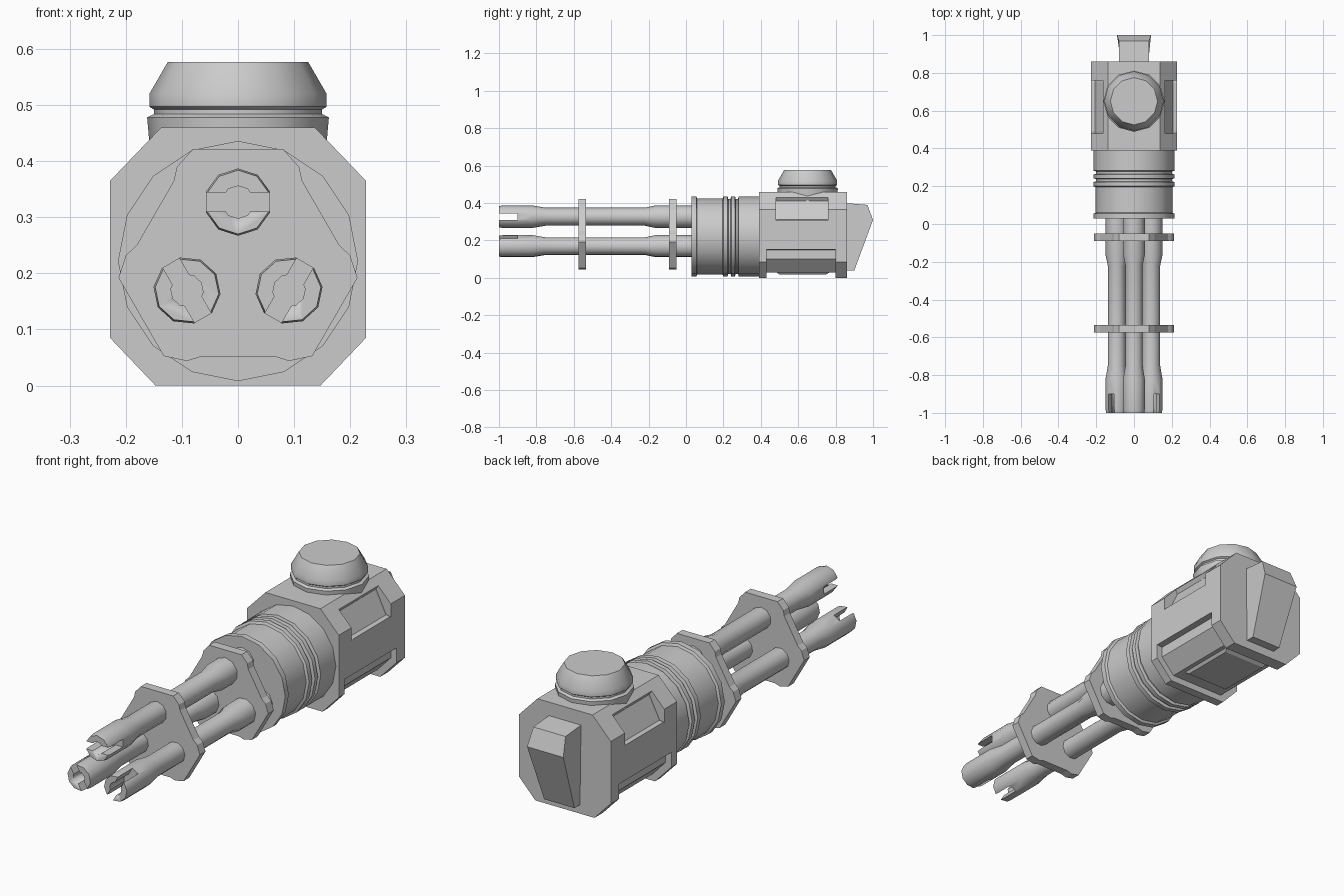
import bpy, bmesh, math
from mathutils import Matrix, Vector

if "Cube" in bpy.data.objects:
    bpy.data.objects.remove(bpy.data.objects["Cube"])

metal = bpy.data.materials.new("grey_metal")
metal.diffuse_color = (0.6, 0.6, 0.6, 1)
metal.use_nodes = True
metal.node_tree.nodes["Principled BSDF"].inputs["Base Color"].default_value = metal.diffuse_color
AXIS_Z = 0.222      # height of the barrel cluster axis
TO_Y = Matrix.Rotation(-math.pi / 2, 4, 'X')   # turns local z into +y


def finish(bm, name, smooth=None, matrix=None):
    bmesh.ops.recalc_face_normals(bm, faces=bm.faces)
    if matrix:
        bm.transform(matrix)
    me = bpy.data.meshes.new(name)
    bm.to_mesh(me)
    bm.free()
    me.materials.append(metal)
    ob = bpy.data.objects.new(name, me)
    bpy.context.collection.objects.link(ob)
    if smooth:
        bpy.context.view_layer.objects.active = ob
        ob.select_set(True)
        bpy.ops.object.shade_smooth_by_angle(angle=math.radians(smooth))
        ob.select_set(False)
    return ob


def loft(name, rings, **kw):
    """Skin a list of equal-length point rings and cap both ends."""
    bm = bmesh.new()
    loops = [[bm.verts.new(p) for p in ring] for ring in rings]
    n = len(loops[0])
    for a, b in zip(loops, loops[1:]):
        for i in range(n):
            j = (i + 1) % n
            bm.faces.new((a[i], a[j], b[j], b[i]))
    bm.faces.new(loops[0])
    bm.faces.new(loops[-1])
    return finish(bm, name, **kw)


def prism_y(name, pts, y0, y1):
    """Extrude an (x, z) outline along y."""
    return loft(name, [[(x, y, z) for x, z in pts] for y in (y0, y1)])


def lathe(name, profile, sides, matrix, phase=0.0, smooth=40):
    """Turn (radius, height) pairs about local z."""
    rings = [[(r * math.cos(phase + i * math.tau / sides),
               r * math.sin(phase + i * math.tau / sides), h)
              for i in range(sides)] for r, h in profile]
    return loft(name, rings, smooth=smooth, matrix=matrix)


def cut(target, cutter):
    mod = target.modifiers.new("cut", 'BOOLEAN')
    mod.operation = 'DIFFERENCE'
    mod.solver = 'EXACT'
    mod.object = cutter
    cutter.hide_render = True
    cutter.hide_viewport = True


def mirrored(pts):
    return pts + [(-x, z) for x, z in reversed(pts)]


# Octagonal housing
housing = prism_y("housing", mirrored([(0.147, 0.0), (0.228, 0.085), (0.228, 0.365), (0.137, 0.46)]),
                  0.39, 0.86)
for s in (1, -1):
    # Tapered pocket on each upper corner
    inner = [(0.26, 0.305), (0.207, 0.312), (0.154, 0.412), (0.19, 0.47), (0.26, 0.47)]
    outer = [(0.26, 0.30), (0.205, 0.31), (0.154, 0.412), (0.19, 0.47), (0.26, 0.47)]
    pocket = loft("upper_pocket_cutter", [[(s * x, y, z) for x, z in sec]
                  for y, sec in ((0.48, outer), (0.49, inner), (0.75, inner), (0.76, outer))])
    cut(housing, pocket)
# Recessed belly band that wraps under the housing, leaving end flanges
band = mirrored([(0.3, -0.1), (0.3, 0.16), (0.2, 0.148), (0.2, 0.1), (0.135, 0.03)])
cut(housing, prism_y("belly_cutter", band, 0.43, 0.80))

# Belly plate
loft("belly_plate", [[(x * w, 0.625 + y * d, z) for x, y in ((-1, -1), (1, -1), (1, 1), (-1, 1))]
                     for w, d, z in ((0.12, 0.15, 0.035), (0.105, 0.125, 0.018))])

# Rear wedge
side = [(0.85, 0.40, 0.08), (0.97, 0.39, 0.08), (1.0, 0.31, 0.09), (0.9, 0.04, 0.075), (0.85, 0.04, 0.075)]
loft("rear_wedge", [[(s * w, y, z) for y, z, w in side] for s in (-1, 1)])

# Turret cap on the roof
lathe("turret_cap", [(0.155, 0.40), (0.162, 0.478), (0.15, 0.484), (0.15, 0.492), (0.158, 0.497),
                     (0.158, 0.52), (0.125, 0.577)], 12,
      Matrix.Translation((0, 0.65, 0)), smooth=32)

# Ribbed drum
AXIS = Matrix.Translation((0, 0, AXIS_Z)) @ TO_Y
lathe("drum", [(0.214, 0.03), (0.214, 0.055), (0.203, 0.06), (0.203, 0.195), (0.214, 0.2),
               (0.214, 0.222), (0.2, 0.226), (0.2, 0.238), (0.214, 0.242), (0.214, 0.262),
               (0.2, 0.266), (0.2, 0.278), (0.214, 0.282), (0.214, 0.40)], 16, AXIS, smooth=30)

# Three-lobed clamp plates
lobe = [(-38.7, 0.183), (-33, 0.2), (-22, 0.215), (22, 0.215), (33, 0.2), (38.7, 0.183)]
outline = []
for k in range(3):
    for deg, r in lobe:
        a = math.radians(deg + 120 * k)
        outline.append((r * math.sin(a), AXIS_Z + r * math.cos(a)))
for name, y in (("front_clamp_plate", -0.555), ("rear_clamp_plate", -0.07)):
    prism_y(name, outline, y - 0.02, y + 0.02)

# Three barrels with bored, slotted muzzles
barrel_profile = [(0.06, -0.82), (0.048, -0.75), (0.048, -0.22), (0.06, -0.165), (0.06, 0.05)]
for k in range(3):
    spin = Matrix.Translation((0, 0, AXIS_Z)) @ Matrix.Rotation(k * math.tau / 3, 4, 'Y')
    place = spin @ Matrix.Translation((0, 0, 0.105)) @ TO_Y
    barrel = lathe("barrel", [(0.057, -1.0), (0.06, -0.98)] + barrel_profile, 10, place,
                   phase=math.pi / 2)
    cut(barrel, lathe("bore_cutter", [(0.029, -1.1), (0.029, -0.9)], 10, place, phase=math.pi / 2))
    bm = bmesh.new()
    bmesh.ops.create_cube(bm, size=1, matrix=Matrix.Translation((0, -1.0, 0.105))
                          @ Matrix.Diagonal((0.2, 0.2, 0.034, 1)))
    cut(barrel, finish(bm, "slot_cutter", matrix=spin))
